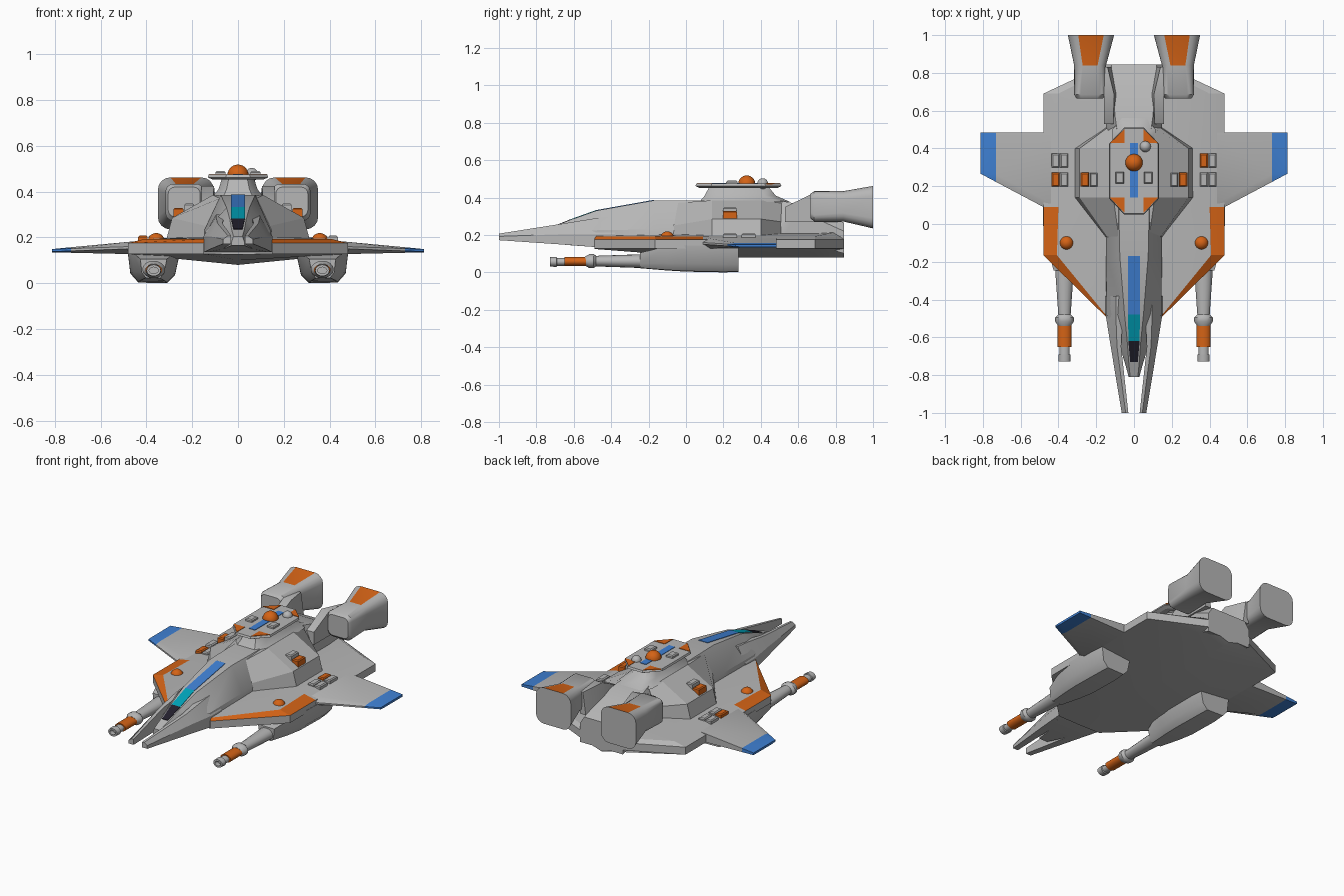
import bpy, bmesh, math
from mathutils import Vector


def material(name, rgb):
    m = bpy.data.materials.new(name)
    m.diffuse_color = (*rgb, 1)
    return m


GREY = material("hull grey", (0.47, 0.47, 0.47))
ORANGE = material("orange", (0.66, 0.125, 0.008))
BLUE = material("blue", (0.05, 0.22, 0.66))
CYAN = material("cyan", (0.0, 0.36, 0.48))
DARK = material("dark glass", (0.016, 0.014, 0.026))


def finish(name, bm, mats, angle=35):
    bmesh.ops.recalc_face_normals(bm, faces=bm.faces[:])
    me = bpy.data.meshes.new(name)
    bm.to_mesh(me)
    bm.free()
    for m in mats:
        me.materials.append(m)
    me.shade_smooth()
    me.set_sharp_from_angle(angle=math.radians(angle))
    ob = bpy.data.objects.new(name, me)
    bpy.context.collection.objects.link(ob)
    return ob


def loft(name, rings, mats=(GREY,), rule=None, side=1, angle=35):
    """Skin closed rings of points; rule(ring, segment) picks the material."""
    bm = bmesh.new()
    vs = [[bm.verts.new((p[0] * side, p[1], p[2])) for p in r] for r in rings]
    n = len(vs[0])
    for i in range(len(vs) - 1):
        for j in range(n):
            k = (j + 1) % n
            f = bm.faces.new((vs[i][j], vs[i][k], vs[i + 1][k], vs[i + 1][j]))
            if rule:
                f.material_index = rule(i, j)
    bm.faces.new(vs[0])
    f = bm.faces.new(vs[-1])
    if rule:
        f.material_index = rule(len(vs) - 2, 0)
    return finish(name, bm, mats, angle)


def symmetric(y, half):
    """Full ring from a half section that starts and may end on the centre."""
    pts = [(x, y, z) for x, z in half]
    return pts + [(-x, y, z) for x, z in reversed(half) if x > 1e-6]


def prism(name, pts, z0, z1, mat, side=1):
    return loft(name, [[(x, y, z) for x, y in pts] for z in (z0, z1)], (mat,), side=side)


def box(name, x, y, z, sx, sy, sz, mat):
    a, b, c = sx / 2, sy / 2, 0.006
    rings = [[(x + u * (a - d), y + v * (b - d), z + h) for u, v in ((-1, -1), (1, -1), (1, 1), (-1, 1))]
             for d, h in ((0, -sz), (0, sz - c), (c, sz))]
    return loft(name, rings, (mat,))


def rounded(y, x0, x1, z0, z1, r):
    pts = []
    for cx, cz, a0 in ((x1 - r, z1 - r, 0), (x0 + r, z1 - r, 90), (x0 + r, z0 + r, 180), (x1 - r, z0 + r, 270)):
        for k in range(5):
            a = math.radians(a0 + k * 22.5)
            pts.append((cx + r * math.cos(a), y, cz + r * math.sin(a)))
    return pts


def ball(name, c, r, mat):
    bm = bmesh.new()
    bmesh.ops.create_uvsphere(bm, u_segments=24, v_segments=14, radius=r)
    bmesh.ops.translate(bm, verts=bm.verts[:], vec=Vector(c))
    return finish(name, bm, (mat,), 60)


def tube(name, x, z, prof, mat, side, n=16):
    rings = [[(x + rx * math.cos(t * math.tau / n), y, z + rz * math.sin(t * math.tau / n)) for t in range(n)]
             for y, rx, rz in prof]
    return loft(name, rings, (mat,), side=side)


# Broad lower hull with orange bevel along the leading edges
hull = []
for y, w, inset, keel, zc in ((-0.49, 0.15, 0.008, 0.125, 0.20), (-0.165, 0.48, 0.072, 0.10, 0.205),
                              (0.09, 0.48, 0.08, 0.08, 0.21), (0.69, 0.48, 0.08, 0.08, 0.215),
                              (0.845, 0.15, 0.05, 0.08, 0.225)):
    hull.append(symmetric(y, [(0, keel), (w, 0.128), (w, 0.175), (w - inset, 0.193), (0, zc)][:4] + [(0, zc)]))
loft("lower_hull", hull, (GREY, ORANGE), lambda i, j: int(i < 2 and j in (2, 5)), angle=15)

# Central fuselage rising from the nose and falling to the tail
# (y, base width, base z, shoulder width, shoulder z, top width, top z)
body = [(-0.81, 0.028, 0.165, 0.028, 0.18, 0.02, 0.205), (-0.73, 0.05, 0.155, 0.05, 0.19, 0.028, 0.235),
        (-0.62, 0.085, 0.145, 0.085, 0.21, 0.036, 0.28), (-0.48, 0.145, 0.135, 0.145, 0.225, 0.05, 0.33),
        (-0.17, 0.15, 0.15, 0.148, 0.23, 0.075, 0.385), (0.50, 0.15, 0.15, 0.148, 0.26, 0.09, 0.385),
        (0.57, 0.15, 0.15, 0.148, 0.28, 0.10, 0.37), (0.69, 0.15, 0.15, 0.15, 0.29, 0.11, 0.34),
        (0.845, 0.15, 0.10, 0.15, 0.22, 0.12, 0.265)]
loft("fuselage", [symmetric(y, [(a, b), (c, d), (e, f)]) for y, a, b, c, d, e, f in body], angle=25)

# Stepped shoulders around the fuselage
steps = [(-0.07, 0.15, 0.14, 0.25, 0.08, 0.37), (0.14, 0.313, 0.288, 0.285, 0.11, 0.385),
         (0.40, 0.313, 0.288, 0.285, 0.11, 0.385), (0.51, 0.15, 0.14, 0.27, 0.10, 0.37)]
loft("shoulders", [symmetric(y, [(a, 0.19), (b, c), (d, e)]) for y, a, b, c, d, e in steps], angle=20)

# Painted canopy stripe: blue, cyan and dark panes lying on the ridge
for name, mat, (y0, z0, w0), (y1, z1, w1) in (
        ("windscreen", DARK, (-0.73, 0.235, 0.02), (-0.62, 0.28, 0.03)),
        ("canopy", CYAN, (-0.62, 0.28, 0.03), (-0.48, 0.33, 0.031)),
        ("ridge_stripe", BLUE, (-0.48, 0.33, 0.031), (-0.17, 0.385, 0.031))):
    loft(name, [symmetric(y, [(w, z - 0.003), (w, z + 0.003)]) for y, z, w in ((y0, z0, w0), (y1, z1, w1))], (mat,))


# Raised deck: pedestal, octagonal plate and its markings
def octagon(x, y0, y1, cx, cy, z):
    q = [(x - cx, y0), (x, y0 + cy), (x, y1 - cy), (x - cx, y1)]
    return [(a, b, z) for a, b in q] + [(-a, b, z) for a, b in reversed(q)]


loft("deck_pedestal", [octagon(0.115, 0.07, 0.56, 0.05, 0.06, 0.375), octagon(0.085, 0.10, 0.48, 0.035, 0.06, 0.41),
                       octagon(0.07, 0.125, 0.44, 0.03, 0.05, 0.458)])
loft("deck_plate", [octagon(0.11, 0.07, 0.49, 0.065, 0.075, 0.452), octagon(0.132, 0.05, 0.51, 0.08, 0.085, 0.462),
                    octagon(0.128, 0.055, 0.505, 0.077, 0.083, 0.474)], angle=20)
prism("deck_stripe", [(-0.021, 0.14), (0.021, 0.14), (0.021, 0.43), (-0.021, 0.43)], 0.471, 0.477, BLUE)
ball("deck_dome", (0, 0.325, 0.472), 0.046, ORANGE)
ball("deck_sensor", (0.06, 0.41, 0.474), 0.029, GREY)

for s in (1, -1):
    tag = "right" if s > 0 else "left"
    # Orange deck corners and grey deck lockers
    prism("deck_corner_front_" + tag, [(0.05, 0.058), (0.127, 0.14), (0.05, 0.14)], 0.47, 0.477, ORANGE, s)
    prism("deck_corner_rear_" + tag, [(0.05, 0.502), (0.05, 0.43), (0.127, 0.43)], 0.47, 0.477, ORANGE, s)
    box("deck_locker_" + tag, 0.076 * s, 0.245, 0.474, 0.045, 0.06, 0.016, GREY)

    # Nose prongs
    prong = [(-1.0, 0.03, 0.065, 0.172, 0.192, 0.207), (-0.65, 0.068, 0.123, 0.148, 0.205, 0.262),
             (-0.48, 0.06, 0.15, 0.135, 0.205, 0.29), (-0.38, 0.06, 0.15, 0.135, 0.205, 0.30)]
    loft("nose_prong_" + tag, [[(xi, y, zb), (xo, y, zb), (xo, y, zm), (xi * 0.6 + xo * 0.4, y, zt), (xi, y, zt)]
                               for y, xi, xo, zb, zm, zt in prong], side=s, angle=25)

    # Stub wings with blue tips
    wing = [(x, 0.09 + (x - 0.48) * 0.53, zb, zt)
            for x, zb, zt in ((0.42, 0.126, 0.186), (0.73, 0.133, 0.157), (0.812, 0.135, 0.149))]
    loft("wing_" + tag, [[(x, yf, (zb + zt) / 2 - 0.004), (x, yf + 0.04, zb), (x, 0.485, zb),
                          (x, 0.485, zt), (x, yf + 0.04, zt), (x, yf, (zb + zt) / 2 + 0.006)]
                         for x, yf, zb, zt in wing], (GREY, BLUE), lambda i, j: int(i == 1), s)

    # Flared rear engines with orange top panels
    engine = [rounded(0.665, 0.165, 0.305, 0.29, 0.42, 0.03), rounded(0.685, 0.148, 0.317, 0.272, 0.434, 0.035),
              rounded(0.84, 0.148, 0.317, 0.272, 0.434, 0.045), rounded(1.0, 0.105, 0.35, 0.235, 0.462, 0.055)]
    loft("engine_" + tag, engine, (GREY, ORANGE), lambda i, j: int(i == 2 and j == 4), s)
    # Fairing joining the engine to the spine
    loft("engine_fairing_" + tag, [[(a, y, 0.27), (0.16, y, 0.27), (0.16, y, z), (a + 0.02, y, z)]
                                   for y, a, z in ((0.53, 0.09, 0.35), (0.685, 0.085, 0.425), (0.83, 0.12, 0.41))], side=s)

    # Gun pods under the hull
    section = [(-0.118, 1), (-0.095, 0.25), (-0.06, 0), (0.065, 0.02), (0.10, 0.3), (0.112, 1)]
    loft("gun_pod_" + tag, [[(0.37 + x * k, y, z0 + v * (z1 - z0)) for x, v in section]
                            for y, k, z0, z1 in ((-0.245, 0.5, 0.022, 0.105), (-0.1, 0.85, 0.01, 0.14),
                                                 (0.0, 1, 0.004, 0.145), (0.2, 1, 0, 0.14), (0.28, 0.92, 0.002, 0.135))],
         side=s, angle=40)
    # Gun barrel, collar, orange sleeve and muzzle
    tube("gun_barrel_" + tag, 0.368, 0.06, [(-0.2, 0.048, 0.038), (-0.26, 0.048, 0.036), (-0.49, 0.032, 0.028)], GREY, s)
    tube("gun_collar_" + tag, 0.368, 0.06, [(-0.48, 0.034, 0.028), (-0.495, 0.05, 0.038), (-0.515, 0.05, 0.038),
                                           (-0.54, 0.033, 0.025)], GREY, s)
    tube("gun_sleeve_" + tag, 0.368, 0.058, [(-0.53, 0.037, 0.025), (-0.65, 0.037, 0.025)], ORANGE, s)
    tube("gun_muzzle_" + tag, 0.368, 0.056, [(-0.65, 0.027, 0.021), (-0.69, 0.027, 0.021), (-0.692, 0.033, 0.027),
                                            (-0.728, 0.031, 0.025), (-0.728, 0.02, 0.014), (-0.70, 0.02, 0.014)], GREY, s)

    # Hull domes
    ball("hull_dome_" + tag, (0.357 * s, -0.1, 0.182), 0.037, ORANGE)

    # Hull and shoulder hatches; the orange ones differ from side to side
    for y in (0.335, 0.235):
        for x in (0.37, 0.415):
            hot = (s * x, y) in ((0.37, 0.335), (-0.415, 0.235))
            box("hull_hatch_" + tag, x * s, y, 0.195, 0.041, 0.074, 0.013, ORANGE if hot else GREY)
    box("shoulder_hatch_inner_" + tag, 0.213 * s, 0.235, 0.322, 0.042, 0.072, 0.026, GREY)
    box("shoulder_hatch_outer_" + tag, 0.26 * s, 0.235, 0.303, 0.045, 0.074, 0.026, ORANGE)
